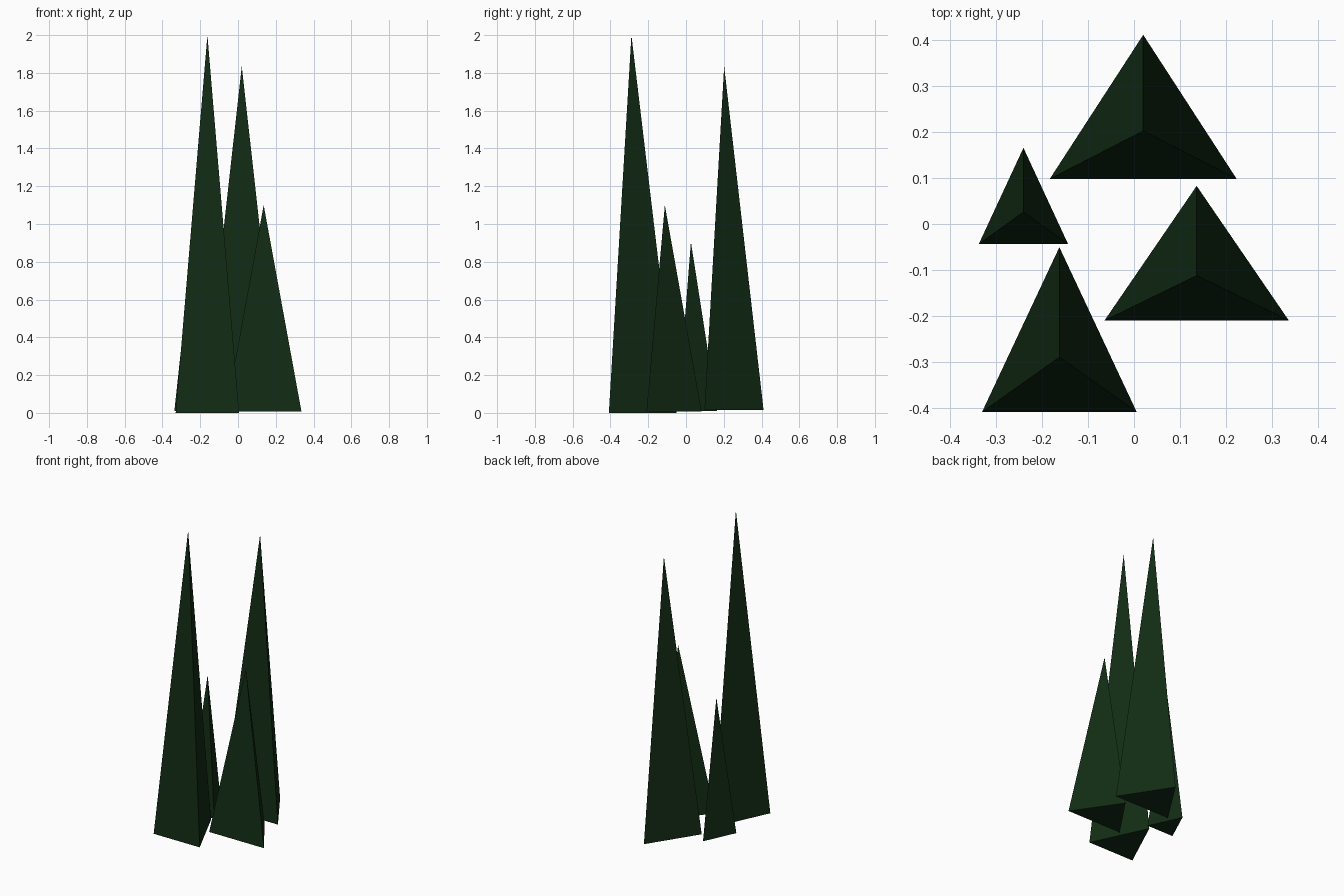
import bpy, bmesh
from math import sin, cos, pi

if "Cube" in bpy.data.objects:
    bpy.data.objects.remove(bpy.data.objects["Cube"])

green = bpy.data.materials.new("dark_green")
green.diffuse_color = (0.006, 0.025, 0.007, 1)
green.use_nodes = True
green.node_tree.nodes["Principled BSDF"].inputs["Base Color"].default_value = green.diffuse_color


def spike(name, x, y, half_width, depth, z0, z1):
    """Closed three-sided pyramid, one corner to the back, tip over the centroid."""
    bm = bmesh.new()
    sx, sy = half_width / cos(pi / 6), depth / 1.5
    base = [bm.verts.new((sx * cos(a), sy * sin(a), 0))
            for a in (pi / 2 + i * 2 * pi / 3 for i in range(3))]
    tip = bm.verts.new((0, 0, z1 - z0))
    bm.faces.new(base[::-1])
    for i in range(3):
        bm.faces.new((base[i], base[(i + 1) % 3], tip))
    mesh = bpy.data.meshes.new(name)
    bm.to_mesh(mesh)
    bm.free()
    mesh.materials.append(green)
    obj = bpy.data.objects.new(name, mesh)
    obj.location = (x, y, z0)
    bpy.context.collection.objects.link(obj)


# Grass blades: centre x, y, half width, depth, base z, tip z
spike("front_blade", -0.162, -0.289, 0.168, 0.358, 0.0, 2.0)
spike("back_blade", 0.020, 0.202, 0.203, 0.313, 0.015, 1.835)
spike("right_blade", 0.136, -0.112, 0.200, 0.292, 0.007, 1.10)
spike("left_blade", -0.240, 0.026, 0.097, 0.209, 0.01, 0.905)
